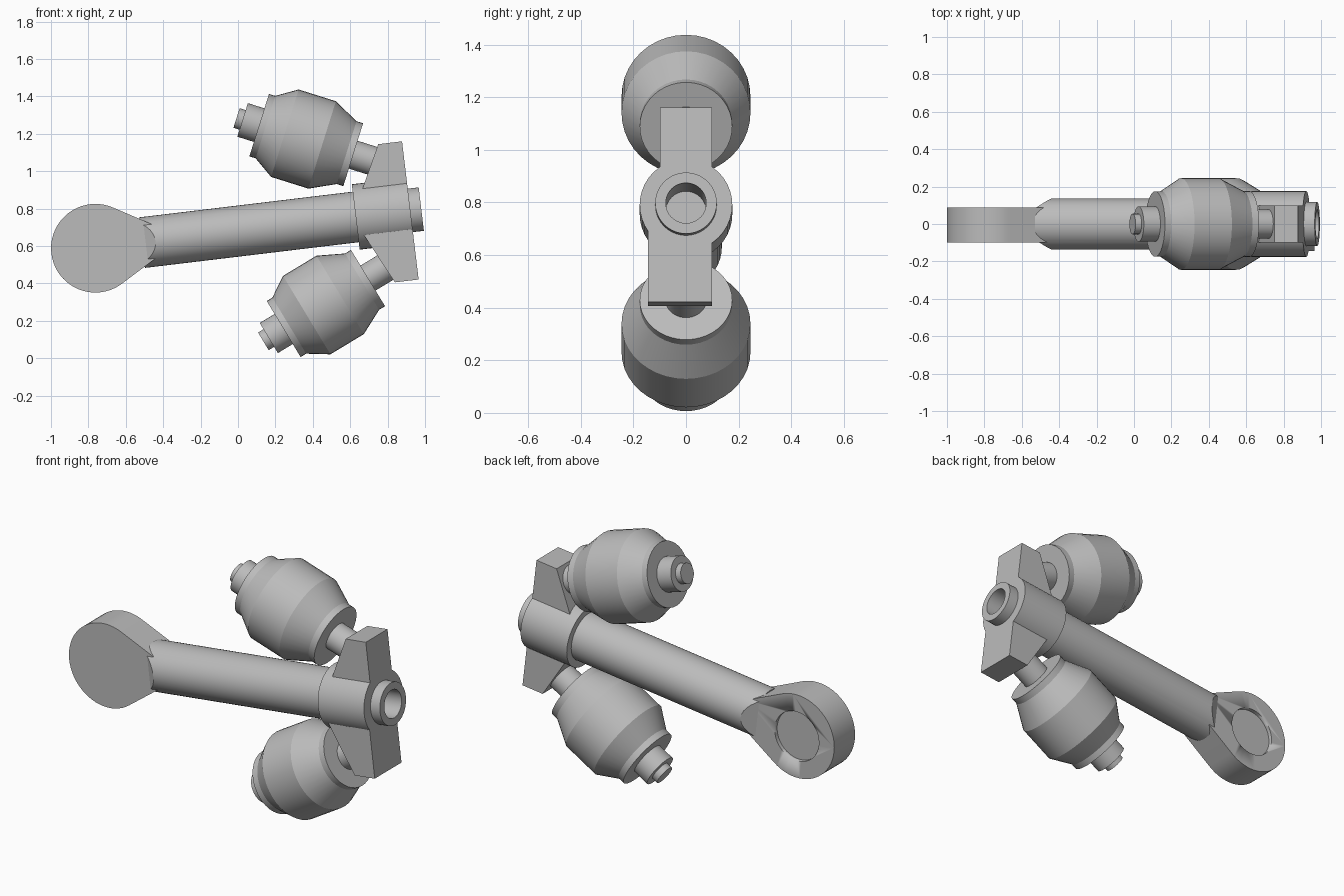
import bpy, bmesh
from math import radians, cos, sin, tau
from mathutils import Matrix, Vector

old = bpy.data.objects.get("Cube")
if old:
    bpy.data.objects.remove(old, do_unlink=True)

GREY = (0.5, 0.5, 0.5, 1.0)
metal = bpy.data.materials.new("plain_grey")
metal.use_nodes = True
metal.diffuse_color = GREY
metal.node_tree.nodes["Principled BSDF"].inputs["Base Color"].default_value = GREY

# Everything is laid out along a straight shaft (local x), then tilted as a whole
TILT = Matrix.Translation((0, 0, 0.68)) @ Matrix.Rotation(radians(-6.85), 4, 'Y')


def finish(name, bm, local=Matrix()):
    bmesh.ops.recalc_face_normals(bm, faces=bm.faces)
    mesh = bpy.data.meshes.new(name)
    bm.to_mesh(mesh)
    bm.free()
    mesh.materials.append(metal)
    obj = bpy.data.objects.new(name, mesh)
    bpy.context.collection.objects.link(obj)
    obj.matrix_world = TILT @ local
    bpy.ops.object.select_all(action='DESELECT')
    obj.select_set(True)
    bpy.context.view_layer.objects.active = obj
    bpy.ops.object.shade_smooth_by_angle(angle=radians(25))
    return obj


def lathe(profile, steps=40):
    """Revolve (x, radius) points about the x axis."""
    bm = bmesh.new()
    verts = [bm.verts.new((x, 0, r)) for x, r in profile]
    edges = [bm.edges.new(pair) for pair in zip(verts, verts[1:])]
    bmesh.ops.spin(bm, geom=verts + edges, cent=(0, 0, 0), axis=(1, 0, 0),
                   angle=tau, steps=steps)
    bmesh.ops.remove_doubles(bm, verts=bm.verts, dist=0.0005)
    return bm


def plate(outline, y0, y1):
    """Extrude an (x, z) outline from y0 to y1."""
    bm = bmesh.new()
    face = bm.faces.new([bm.verts.new((x, y0, z)) for x, z in outline])
    new = bmesh.ops.extrude_face_region(bm, geom=[face])["geom"]
    bmesh.ops.translate(bm, vec=(0, y1 - y0, 0),
                        verts=[v for v in new if isinstance(v, bmesh.types.BMVert)])
    return bm


# Shaft with two slanted cuts where it meets the eye
bm = lathe([(-0.518, 0), (-0.518, 0.136), (0.66, 0.136), (0.66, 0)])
for side in (-1, 1):
    cut = bmesh.ops.bisect_plane(
        bm, geom=bm.verts[:] + bm.edges[:] + bm.faces[:], clear_outer=True,
        plane_co=(-0.444, side * 0.136, 0), plane_no=Vector((-0.56, side * 0.83, 0)))
    rim = [e for e in cut["geom_cut"] if isinstance(e, bmesh.types.BMEdge)]
    bmesh.ops.holes_fill(bm, edges=rim)
finish("shaft", bm)

# Collar with the hollow end ring
finish("collar", lathe([(0.634, 0), (0.634, 0.176), (0.928, 0.176), (0.928, 0.117),
                        (0.987, 0.117), (0.987, 0.077), (0.72, 0.077), (0.72, 0)]))

# Teardrop eye with a shallow round recess in its back
EYE_X, EYE_R, BACK = -0.768, 0.237, 0.088
arc = [radians(59 + 242 * i / 40) for i in range(41)]
outline = [(EYE_X + EYE_R * cos(a), EYE_R * sin(a)) for a in arc]
outline += [(-0.438, -0.083), (-0.438, 0.083)]
eye = finish("eye", plate(outline, -0.1, BACK))
ring = [(EYE_X + 0.14 * cos(tau * i / 40), 0.14 * sin(tau * i / 40)) for i in range(40)]
cutter = finish("recess_cutter", plate(ring, BACK - 0.022, BACK + 0.1))
cutter.hide_render = True
cutter.hide_viewport = True
recess = eye.modifiers.new("recess", 'BOOLEAN')
recess.operation = 'DIFFERENCE'
recess.solver = 'EXACT'
recess.object = cutter

# Bracket arms and the two barrels fixed to them, above and below the shaft
barrel = [(-0.127, 0), (-0.127, 0.055), (-0.093, 0.055), (-0.093, 0.094), (0, 0.094),
          (0, 0.175), (0.035, 0.175), (0.144, 0.245), (0.353, 0.245), (0.49, 0.176),
          (0.527, 0.176), (0.527, 0.078), (0.72, 0.078), (0.72, 0)]
for name, side, front in (("upper", 1, -0.098), ("lower", -1, -0.144)):
    arm = [(0.665, 0.1), (0.8, 0.372), (0.928, 0.372), (0.928, 0.1)]
    finish(name + "_arm", plate([(x, side * z) for x, z in arm], front, 0.098))
    place = (Matrix.Translation((0.18, 0, side * 0.549))
             @ Matrix.Rotation(radians(side * 24.3), 4, 'Y'))
    finish(name + "_barrel", lathe(barrel), place)
